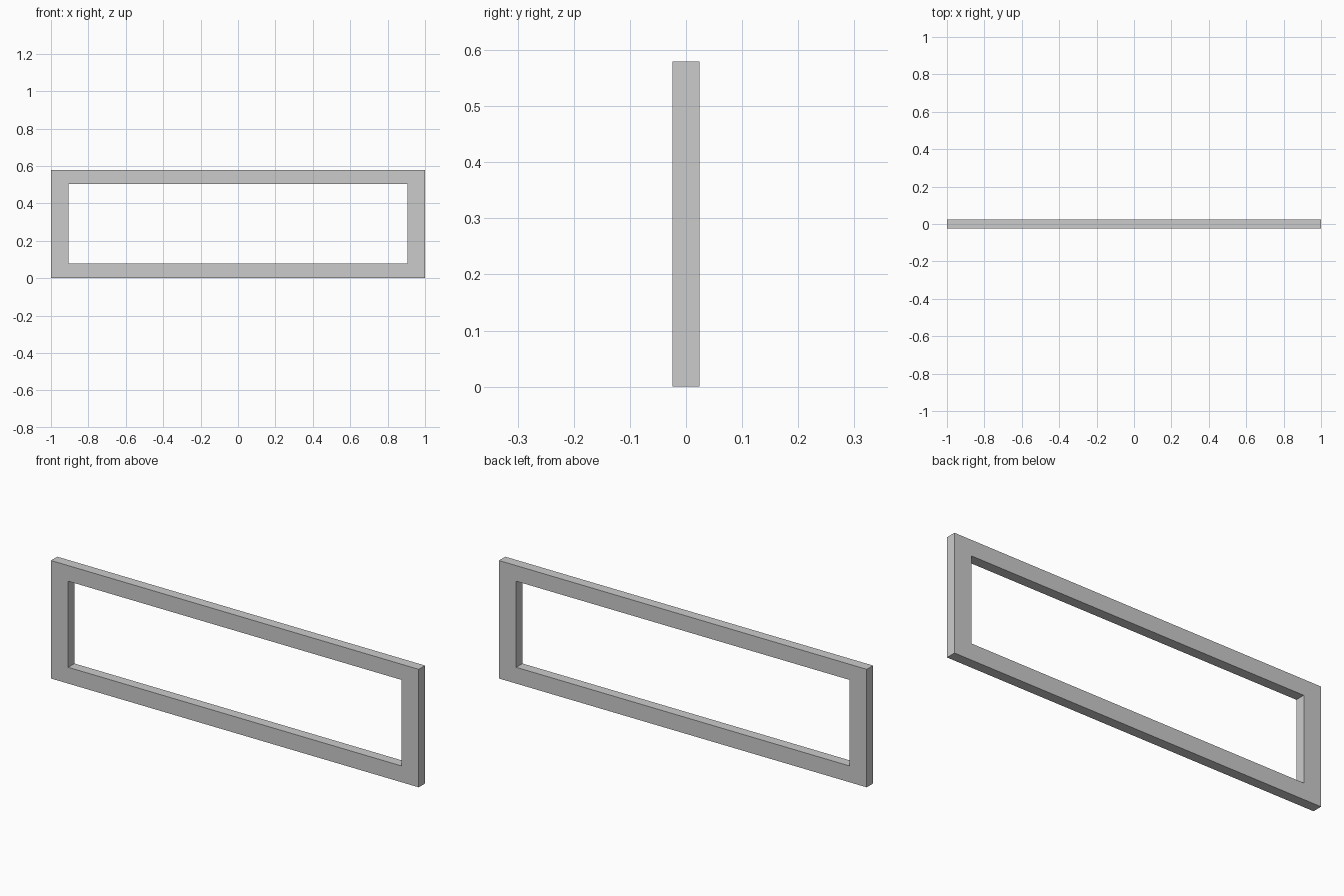
import bpy, bmesh

if "Cube" in bpy.data.objects:
    bpy.data.objects.remove(bpy.data.objects["Cube"])

W, H, D = 1.0, 0.58, 0.0245             # half width, height, half depth
IN_W, IN_LOW, IN_TOP = 0.906, 0.08, 0.503  # opening


def rect_loop(bm, half_w, low, top, y):
    return [bm.verts.new((x, y, z)) for x, z in
            ((-half_w, low), (half_w, low), (half_w, top), (-half_w, top))]


# Rectangular frame: front and back rings joined by outer and inner walls
bm = bmesh.new()
loops = [rect_loop(bm, W, 0, H, -D), rect_loop(bm, IN_W, IN_LOW, IN_TOP, -D),
         rect_loop(bm, IN_W, IN_LOW, IN_TOP, D), rect_loop(bm, W, 0, H, D)]
for k in range(4):
    a, b = loops[k], loops[(k + 1) % 4]
    for i in range(4):
        j = (i + 1) % 4
        bm.faces.new((a[i], a[j], b[j], b[i]))
bmesh.ops.recalc_face_normals(bm, faces=bm.faces)

mesh = bpy.data.meshes.new("rectangular_frame")
bm.to_mesh(mesh)
bm.free()
frame = bpy.data.objects.new("rectangular_frame", mesh)
bpy.context.collection.objects.link(frame)
